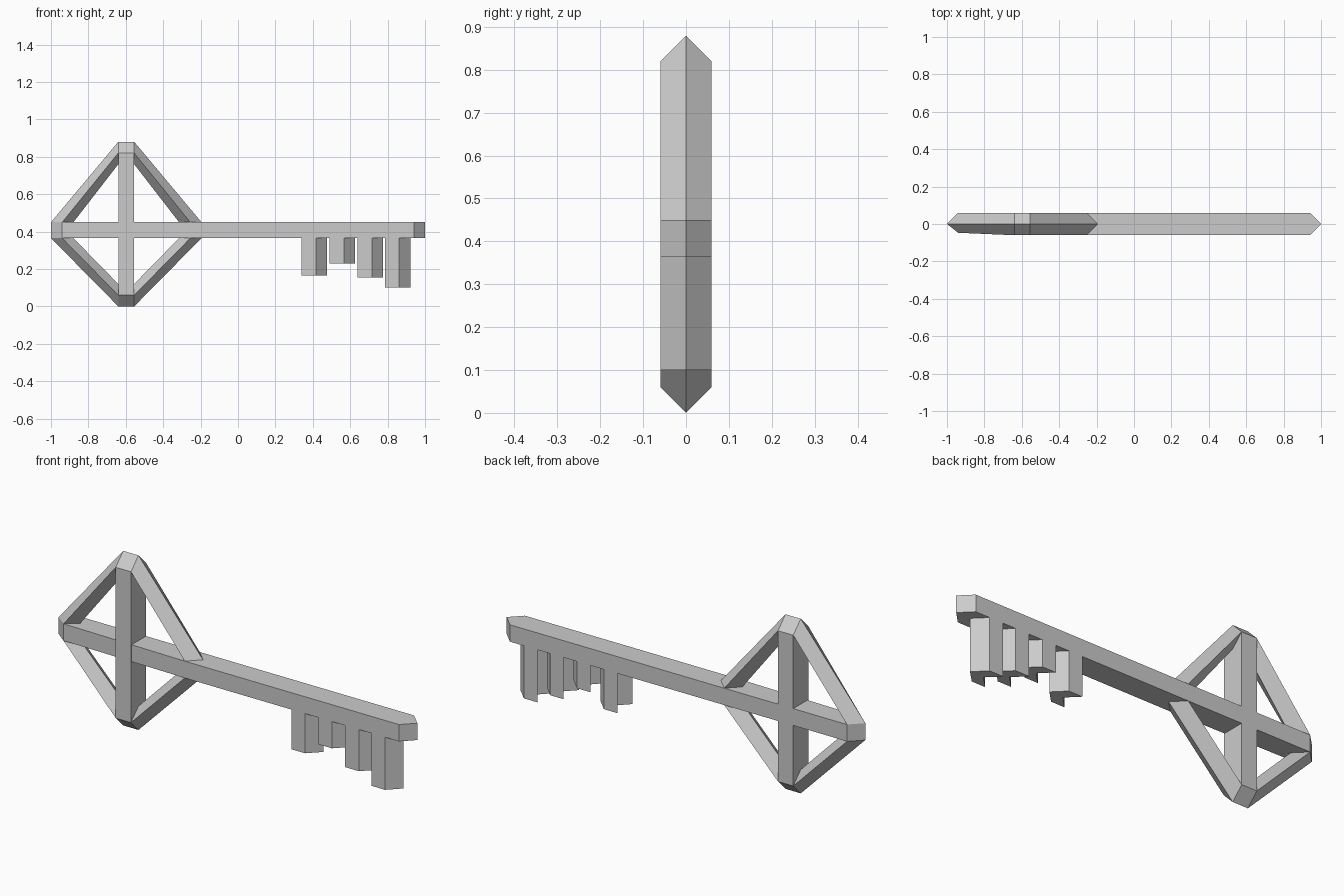
import bpy, bmesh

if "Cube" in bpy.data.objects:
    bpy.data.objects.remove(bpy.data.objects["Cube"])

H = 0.06            # half thickness
Z0, Z1 = 0.365, 0.45  # bottom and top of the shaft


def finish(name, bm):
    bmesh.ops.recalc_face_normals(bm, faces=bm.faces)
    mesh = bpy.data.meshes.new(name)
    bm.to_mesh(mesh)
    bm.free()
    obj = bpy.data.objects.new(name, mesh)
    bpy.context.collection.objects.link(obj)
    return obj


def prism(name, outline, z0, z1):
    """Extrude an xy outline from z0 up to z1."""
    bm = bmesh.new()
    face = bm.faces.new([bm.verts.new((x, y, z0)) for x, y in outline])
    top = bmesh.ops.extrude_face_region(bm, geom=[face])["geom"]
    verts = [g for g in top if isinstance(g, bmesh.types.BMVert)]
    bmesh.ops.translate(bm, verts=verts, vec=(0, 0, z1 - z0))
    return finish(name, bm)


# Shaft with a pointed tip; its slightly thinner left end sits in the bow
prism("shaft", [(-0.94, -0.047), (-0.26, -H), (0.94, -H), (1, 0),
                (0.94, H), (-0.94, H)], Z0, Z1)

# Upright bar crossing the bow
prism("bow_upright", [(-0.64, -H), (-0.555, -H), (-0.555, H), (-0.64, H)],
      H, 0.88 - H)


# Bow: truncated diamond ring with a four-sided section
def bow_loop(inset):
    l, r, b, t = -1 + inset, -0.195 - inset, inset, 0.88 - inset
    return [(l, Z0), (l, Z1), (-0.64, t), (-0.555, t),
            (r, Z1), (r, Z0), (-0.555, b), (-0.64, b)]


bm = bmesh.new()
loops = []
for inset, y in ((0, 0), (H, -H), (2 * H, 0), (H, H)):
    loops.append([bm.verts.new((x, -0.047 if y < 0 and i < 2 else y, z))
                  for i, (x, z) in enumerate(bow_loop(inset))])
for k in range(4):
    a, b = loops[k], loops[(k + 1) % 4]
    for i in range(8):
        j = (i + 1) % 8
        bm.faces.new((a[i], a[j], b[j], b[i]))
finish("bow_ring", bm)

# Chevron-section teeth: left edge and bottom height
for n, (x, z) in enumerate(((0.34, 0.165), (0.49, 0.23),
                            (0.64, 0.155), (0.786, 0.10))):
    prism(f"tooth_{n + 1}", [(x, -H), (x + 0.076, -H), (x + 0.136, 0),
                             (x + 0.076, H), (x, H), (x + H, 0)], z, Z0)
